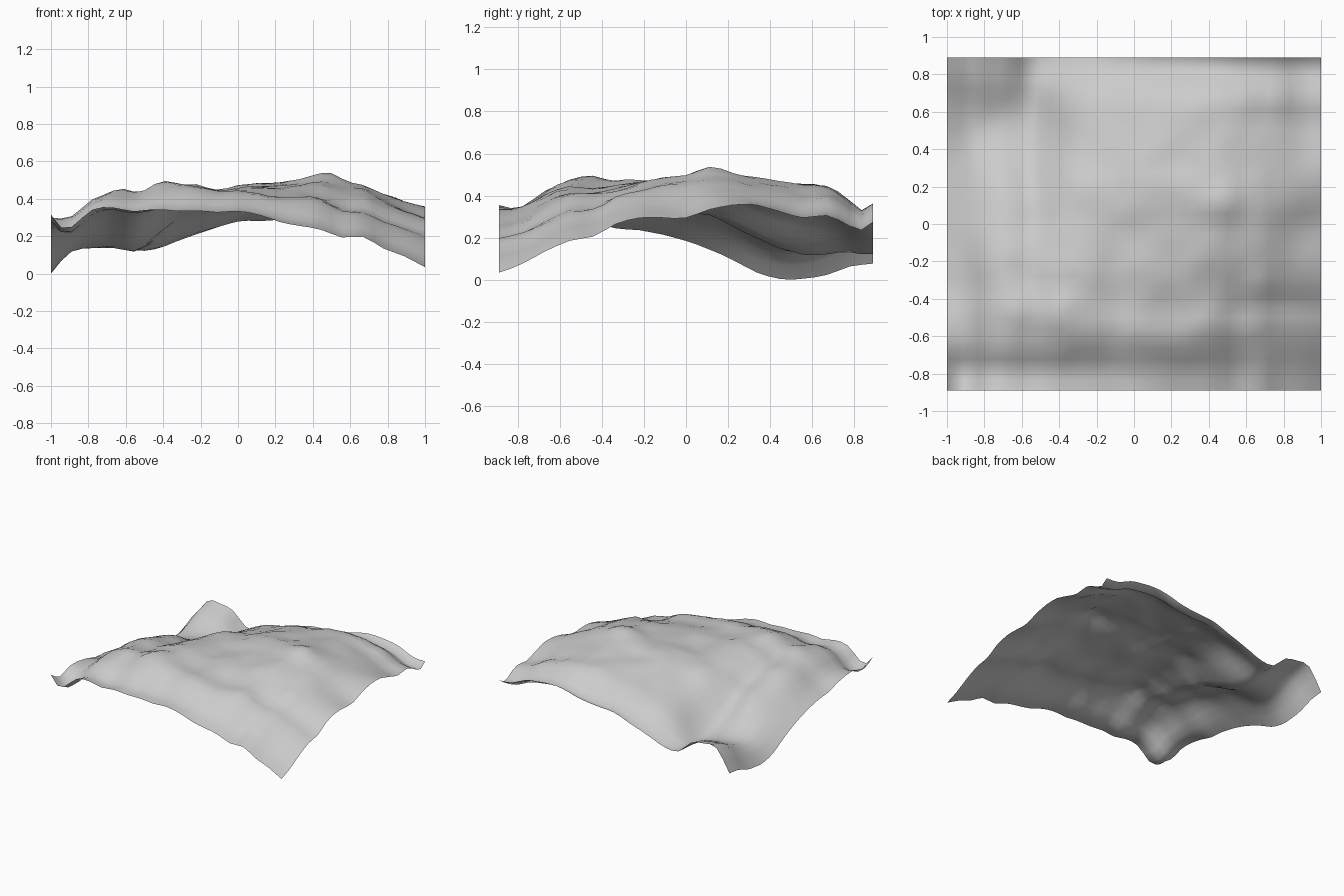
import bpy, bmesh, math
from mathutils import Vector, noise

if "Cube" in bpy.data.objects:
    bpy.data.objects.remove(bpy.data.objects["Cube"], do_unlink=True)

HALF_X, HALF_Y = 1.0, 0.89
COLS, ROWS = 36, 32

# Edge height profiles, evenly spaced, in hundredths
FRONT = [33, 27, 35, 36, 34, 35, 34, 34, 33, 34, 32, 28, 26, 24, 20, 20, 14, 10, 4]
BACK = [8, 25, 26, 24, 14, 14, 18, 22, 26, 30, 31, 32, 34, 37, 38, 37, 35, 30, 29]
LEFT = [33, 27, 30, 30, 28, 25, 24, 22, 19, 15, 10, 4, 1, 1, 3, 7, 8]
RIGHT = [4, 8, 14, 19, 21, 27, 30, 30, 30, 34, 36, 36, 33, 30, 31, 27, 29]
# Heights of the broad dome inside the edges, front row first
DOME = [[42, 46, 44, 40, 31],
        [42, 47, 45, 45, 40],
        [36, 44, 46, 49, 46],
        [24, 37, 46, 49, 46],
        [15, 29, 40, 45, 42]]


def curve(values, t):
    """Smooth value along an evenly spaced profile, running straight off its ends."""
    padded = [2 * values[0] - values[1], *values, 2 * values[-1] - values[-2]]
    pos = t * (len(values) - 1)
    i = min(int(pos), len(values) - 2)
    f = pos - i
    a, b, c, d = padded[i:i + 4]
    return b + f / 2 * (c - a + f * (2*a - 5*b + 4*c - d + f * (3*(b - c) + d - a)))


def mix(a, b, t):
    return a + (b - a) * t


def edge_patch(u, v):
    """Surface spanned between the four edge profiles."""
    sides = mix(curve(LEFT, v), curve(RIGHT, v), u)
    ends = mix(curve(FRONT, u), curve(BACK, u), v)
    corners = mix(mix(FRONT[0], FRONT[-1], u), mix(BACK[0], BACK[-1], u), v)
    return sides + ends - corners


# Extra height of the dome over the edge patch, zero round the border
swell = [[0] * 7 for _ in range(7)]
for j, row in enumerate(DOME, 1):
    for i, h in enumerate(row, 1):
        swell[j][i] = h - edge_patch(i / 6, j / 6)


def bump(x, y, cx, cy, rx, ry):
    return math.exp(-((x - cx) / rx) ** 2 - ((y - cy) / ry) ** 2)


def height(u, v):
    x, y = mix(-HALF_X, HALF_X, u), mix(-HALF_Y, HALF_Y, v)
    z = (edge_patch(u, v) + curve([curve(r, u) for r in swell], v)) / 100
    # Knolls, back gully and corner notch
    z += 0.03 * bump(x, y, 0.5, 0.11, 0.1, 0.1)
    z += 0.03 * bump(x, y, -0.4, -0.45, 0.1, 0.1)
    z += 0.04 * bump(x, y, -0.61, -0.46, 0.08, 0.1)
    z -= 0.05 * bump(x, y, 0.5, 0.83, 0.8, 0.05)
    z -= 0.04 * bump(x, y, -0.94, -0.89, 0.05, 0.12)
    # Fine roughness, calmer at the edges
    rim = min(1, 6 * min(u, v, 1 - u, 1 - v))
    rough = noise.noise(Vector((x * 5, y * 5, 3))) + 0.6 * noise.noise(Vector((x * 11, y * 11, 7)))
    return x, y, z + rough * mix(0.004, 0.016, rim)


# Terrain sheet
bm = bmesh.new()
grid = [[bm.verts.new(height(i / COLS, j / ROWS)) for i in range(COLS + 1)]
        for j in range(ROWS + 1)]
for j in range(ROWS):
    for i in range(COLS):
        bm.faces.new((grid[j][i], grid[j][i + 1], grid[j + 1][i + 1], grid[j + 1][i]))
lowest = min(v.co.z for v in bm.verts)
bmesh.ops.translate(bm, verts=bm.verts, vec=(0, 0, -lowest))
for face in bm.faces:
    face.smooth = True
mesh = bpy.data.meshes.new("terrain")
bm.to_mesh(mesh)
bm.free()
terrain = bpy.data.objects.new("terrain", mesh)
bpy.context.collection.objects.link(terrain)

# Plain stone colour
stone = bpy.data.materials.new("light grey")
stone.use_nodes = True
colour = (0.6, 0.6, 0.6, 1)
stone.diffuse_color = colour
stone.node_tree.nodes["Principled BSDF"].inputs["Base Color"].default_value = colour
mesh.materials.append(stone)
